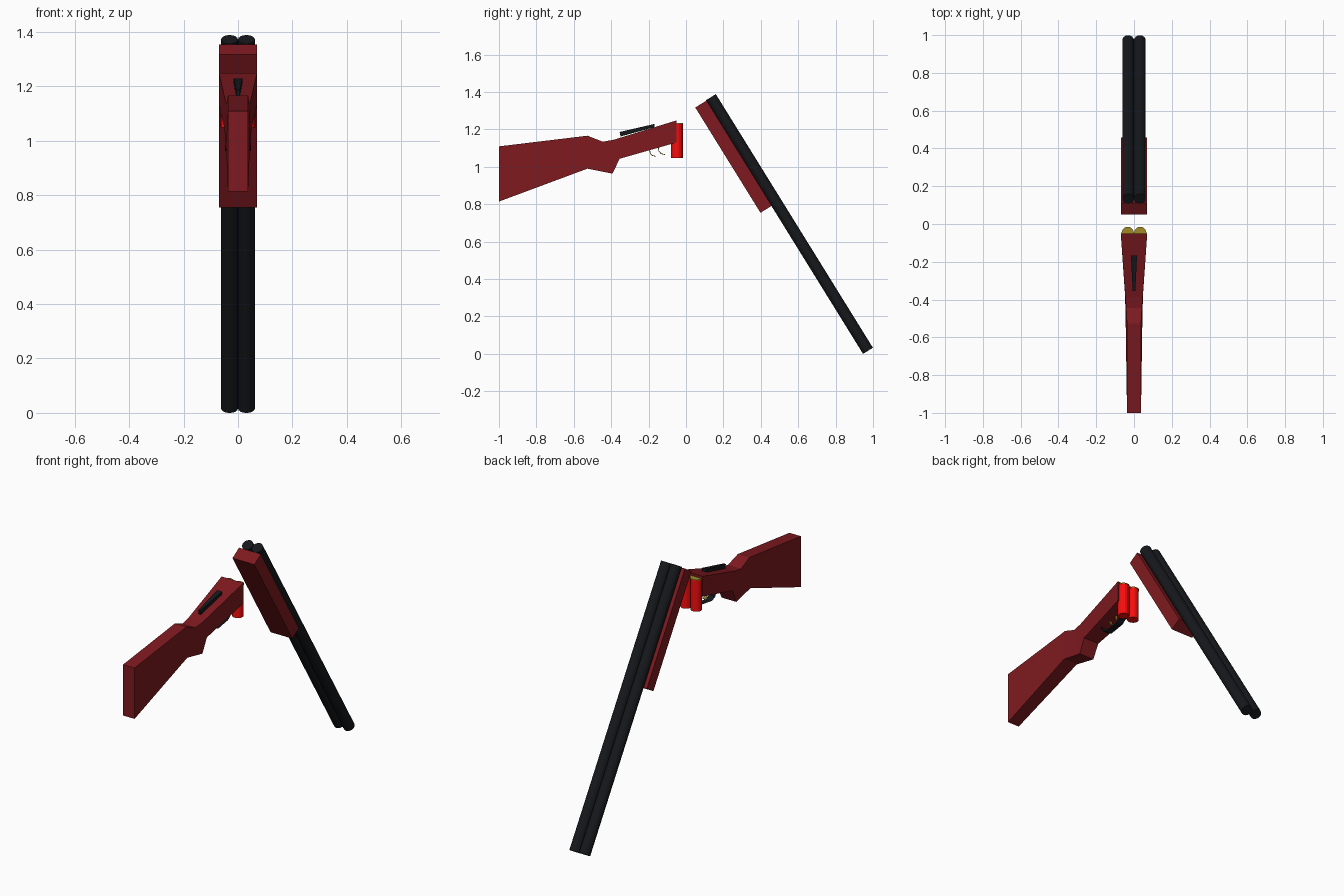
import bpy, bmesh
from mathutils import Vector

if "Cube" in bpy.data.objects:
    bpy.data.objects.remove(bpy.data.objects["Cube"])


def material(name, rgb):
    m = bpy.data.materials.new(name)
    m.diffuse_color = (*rgb, 1)
    m.use_nodes = True
    m.node_tree.nodes["Principled BSDF"].inputs["Base Color"].default_value = m.diffuse_color
    return m


WOOD = material("red_wood", (0.21, 0.010, 0.014))
STEEL = material("dark_steel", (0.008, 0.009, 0.011))
SHELL = material("red_shell", (0.95, 0.004, 0.004))
BRASS = material("brass", (0.36, 0.26, 0.02))


def make_object(name, bm, mat):
    bmesh.ops.recalc_face_normals(bm, faces=bm.faces[:])
    me = bpy.data.meshes.new(name)
    bm.to_mesh(me)
    bm.free()
    me.materials.append(mat)
    ob = bpy.data.objects.new(name, me)
    bpy.context.collection.objects.link(ob)
    return ob


def rod(name, a, b, radius, mat, sides=16):
    """Closed cylinder between two points."""
    a, b = Vector(a), Vector(b)
    bm = bmesh.new()
    bmesh.ops.create_cone(bm, cap_ends=True, segments=sides, radius1=radius,
                          radius2=radius, depth=(b - a).length)
    ob = make_object(name, bm, mat)
    ob.location = (a + b) / 2
    ob.rotation_euler = (b - a).to_track_quat('Z', 'X').to_euler()
    return ob


def loft(name, stations, mat):
    """Four-sided body; station = (y, z, half width) for top then bottom."""
    bm = bmesh.new()
    rings = []
    for (yt, zt, wt), (yb, zb, wb) in stations:
        rings.append([bm.verts.new(p) for p in
                      ((-wt, yt, zt), (wt, yt, zt), (wb, yb, zb), (-wb, yb, zb))])
    for r, s in zip(rings, rings[1:]):
        for i in range(4):
            j = (i + 1) % 4
            bm.faces.new((r[i], r[j], s[j], s[i]))
    bm.faces.new(rings[0])
    bm.faces.new(rings[-1])
    return make_object(name, bm, mat)


def ribbon(name, path, half, mat):
    """Thin bent metal strip following a (y, z) path."""
    bm = bmesh.new()
    rows = [[bm.verts.new((s * half, y, z)) for s in (-1, 1)] for y, z in path]
    for (a, b), (c, d) in zip(rows, rows[1:]):
        bm.faces.new((a, b, d, c))
    return make_object(name, bm, mat)


# Butt stock, grip and receiver
loft("stock", [
    ((-0.05, 1.248, 0.070), (-0.05, 1.130, 0.070)),
    ((-0.388, 1.144, 0.046), (-0.355, 1.043, 0.049)),
    ((-0.445, 1.134, 0.042), (-0.393, 0.963, 0.047)),
    ((-0.527, 1.166, 0.037), (-0.527, 0.990, 0.044)),
    ((-1.0, 1.109, 0.037), (-1.0, 0.814, 0.037)),
], WOOD)

# Opening lever on top of the receiver
loft("top_lever", [
    ((-0.168, 1.229, 0.016), (-0.168, 1.212, 0.016)),
    ((-0.355, 1.186, 0.007), (-0.350, 1.162, 0.007)),
], STEEL)

# Tipped-down barrels and the fore-end beneath them
breech, muzzle = Vector((0, 0.133, 1.372)), Vector((0, 0.973, 0.016))
along = (muzzle - breech).normalized()
across = Vector((0, -along.z, along.y))
for side, s in (("left", -1), ("right", 1)):
    off = Vector((s * 0.031, 0, 0))
    rod(side + "_barrel", breech + off, muzzle + off, 0.031, STEEL)

near, far = breech - across * 0.029, breech - across * 0.100
stations = []
for d in (0.003, 0.665):
    t, b = near + along * d, far + along * d
    stations.append(((t.y, t.z, 0.070), (b.y, b.z, 0.070)))
loft("fore_end", stations, WOOD)

# Spare shells hanging at the front of the receiver
for side, x in (("left", -0.033), ("right", 0.033)):
    rod(side + "_shell", (x, -0.048, 1.048), (x, -0.048, 1.229), 0.031, SHELL)
    rod(side + "_shell_head", (x, -0.048, 1.229), (x, -0.048, 1.234), 0.033, BRASS)

# Trigger guard and two triggers
ribbon("trigger_guard", [(-0.25, 1.074), (-0.24, 1.045), (-0.21, 1.031),
                         (-0.12, 1.046), (-0.088, 1.07), (-0.08, 1.123)], 0.02, STEEL)
for name, y, z in (("rear_trigger", -0.196, 1.092), ("front_trigger", -0.146, 1.105)):
    t = ribbon(name, [(y, z), (y + 0.003, z - 0.022), (y + 0.014, z - 0.033),
                      (y + 0.034, z - 0.038)], 0.007, BRASS)
    t.modifiers.new("thickness", 'SOLIDIFY').thickness = 0.004
